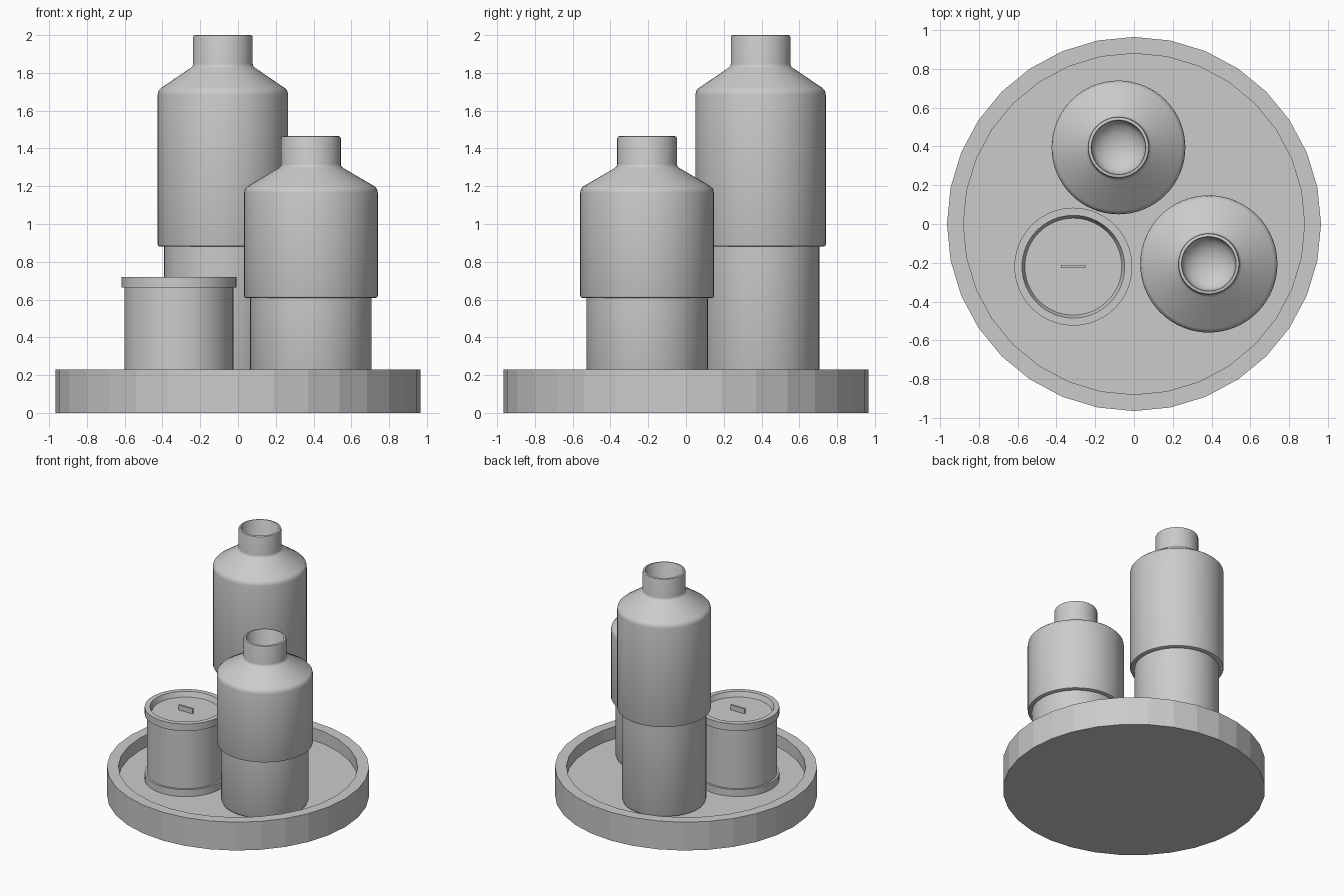
import bpy, bmesh, math

if "Cube" in bpy.data.objects:
    bpy.data.objects.remove(bpy.data.objects["Cube"])


def lathe(name, profile, centre, segments, smooth=True):
    """Revolve (radius, z) points; first and last points lie on the axis."""
    bm = bmesh.new()
    rings = []
    for r, z in profile:
        if r == 0:
            rings.append([bm.verts.new((0, 0, z))])
        else:
            rings.append([bm.verts.new((r * math.cos(2 * math.pi * i / segments),
                                        r * math.sin(2 * math.pi * i / segments), z))
                          for i in range(segments)])
    for a, b in zip(rings, rings[1:]):
        for i in range(segments):
            j = (i + 1) % segments
            if len(a) == 1:
                bm.faces.new((a[0], b[j], b[i]))
            elif len(b) == 1:
                bm.faces.new((a[i], a[j], b[0]))
            else:
                bm.faces.new((a[i], a[j], b[j], b[i]))
    bmesh.ops.recalc_face_normals(bm, faces=bm.faces)
    mesh = bpy.data.meshes.new(name)
    bm.to_mesh(mesh)
    bm.free()
    obj = bpy.data.objects.new(name, mesh)
    obj.location = (centre[0], centre[1], 0)
    bpy.context.collection.objects.link(obj)
    if smooth:
        bpy.ops.object.select_all(action='DESELECT')
        obj.select_set(True)
        bpy.context.view_layer.objects.active = obj
        bpy.ops.object.shade_smooth_by_angle(angle=math.radians(35))
    return obj


FLOOR = 0.13


def bottle(name, centre, low_r, up_r, step_z, shoulder_z, neck_z, top_z):
    b = 0.012
    neck_r, bore = 0.158, 0.138
    lathe(name, [
        (0, FLOOR), (low_r - 0.03, FLOOR), (low_r - 0.009, FLOOR + 0.009), (low_r, FLOOR + 0.03),
        (low_r, step_z),
        (up_r - b, step_z), (up_r - 0.003, step_z + 0.004), (up_r, step_z + b),
        (up_r, shoulder_z - 0.015), (up_r - 0.004, shoulder_z + 0.005), (up_r - 0.018, shoulder_z + 0.02),
        (neck_r + 0.012, neck_z - 0.008), (neck_r + 0.002, neck_z + 0.002), (neck_r, neck_z + 0.012),
        (neck_r, top_z - b), (neck_r - 0.003, top_z - 0.003), (neck_r - 0.01, top_z),
        (bore + 0.003, top_z), (bore, top_z - 0.005),
        # dished inside of the neck
        (bore, top_z - 0.15), (0.12, top_z - 0.18), (0.08, top_z - 0.205), (0.04, top_z - 0.217),
        (0, top_z - 0.22)], centre, 64)


# Round tray with raised lip
lathe("tray", [(0, 0), (0.965, 0), (0.965, 0.23), (0.88, 0.23), (0.88, FLOOR), (0, FLOOR)],
      (0, 0), 32, smooth=False)

# Two bottles
bottle("tall_bottle", (-0.08, 0.395), 0.311, 0.345, 0.88, 1.70, 1.835, 2.0)
bottle("short_bottle", (0.386, -0.206), 0.322, 0.354, 0.608, 1.18, 1.305, 1.465)

# Jar with base ring, top ring and sunken lid
JAR = (-0.313, -0.22)
lathe("jar", [(0, FLOOR), (0.304, FLOOR), (0.304, FLOOR + 0.057), (0.288, FLOOR + 0.057),
              (0.288, 0.663), (0.304, 0.663), (0.304, 0.72), (0.265, 0.72),
              (0.25, 0.68), (0, 0.68)], JAR, 64)

# Small handle on the lid
bpy.ops.mesh.primitive_cube_add(size=1, location=(JAR[0], JAR[1], 0.697))
tab = bpy.context.object
tab.name = "lid_handle"
tab.scale = (0.125, 0.016, 0.046)
